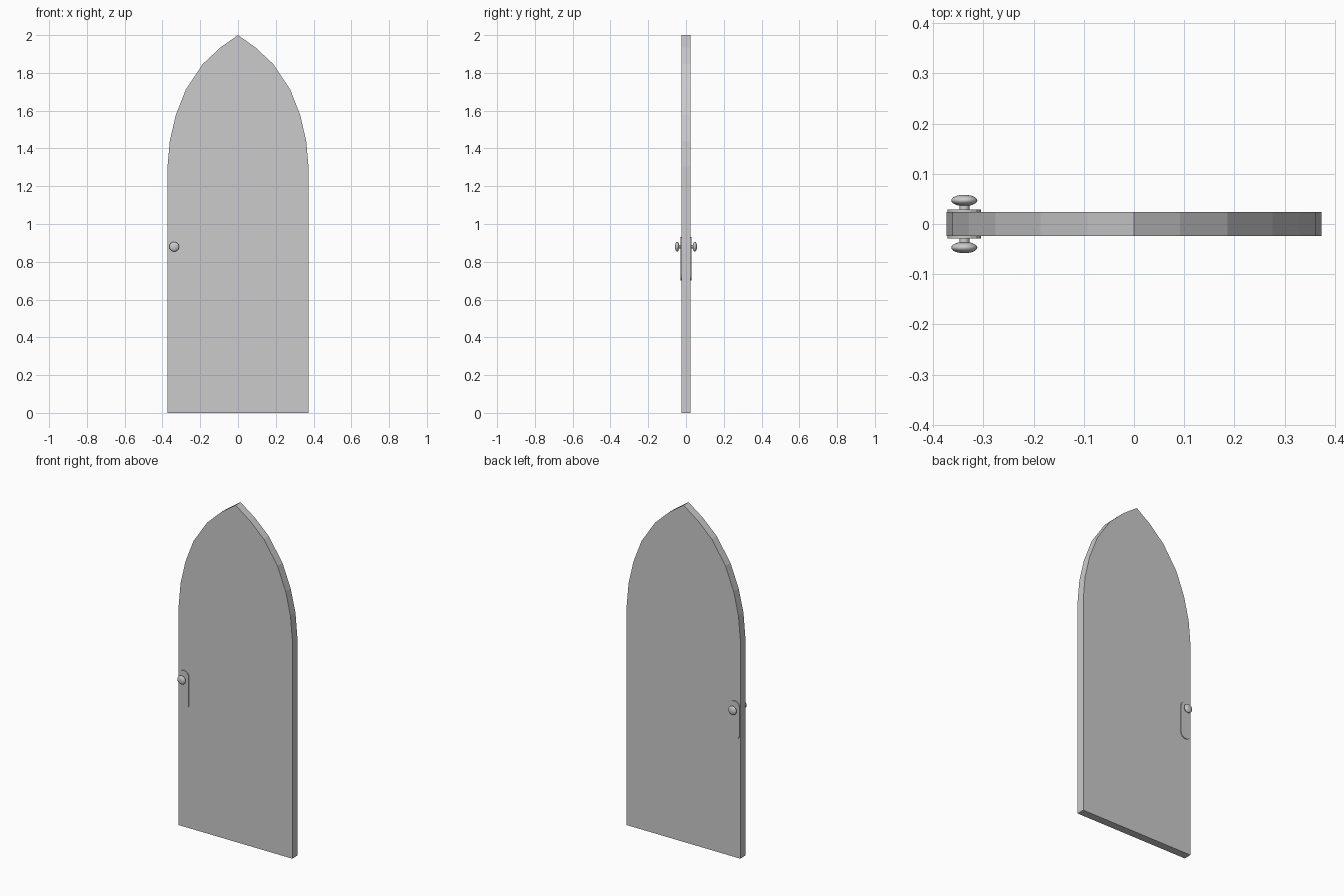
import bpy, bmesh, math

if "Cube" in bpy.data.objects:
    bpy.data.objects.remove(bpy.data.objects["Cube"])


def make_object(name, bm):
    bmesh.ops.recalc_face_normals(bm, faces=bm.faces)
    mesh = bpy.data.meshes.new(name)
    bm.to_mesh(mesh)
    bm.free()
    obj = bpy.data.objects.new(name, mesh)
    bpy.context.collection.objects.link(obj)
    return obj


def extrude_outline(name, outline, y0, y1):
    bm = bmesh.new()
    face = bm.faces.new([bm.verts.new((x, y0, z)) for x, z in outline])
    new = bmesh.ops.extrude_face_region(bm, geom=[face])["geom"]
    verts = [g for g in new if isinstance(g, bmesh.types.BMVert)]
    bmesh.ops.translate(bm, verts=verts, vec=(0, y1 - y0, 0))
    return make_object(name, bm)


def lathe_y(name, profile, x, z, side, steps=24):
    bm = bmesh.new()
    verts = [bm.verts.new((x + r, side * y, z)) for r, y in profile]
    edges = [bm.edges.new(pair) for pair in zip(verts, verts[1:])]
    bmesh.ops.spin(bm, geom=verts + edges, cent=(x, 0, z), axis=(0, 1, 0),
                   angle=math.tau, steps=steps)
    bmesh.ops.remove_doubles(bm, verts=bm.verts, dist=1e-5)
    obj = make_object(name, bm)
    obj.data.shade_smooth()
    bpy.ops.object.select_all(action='DESELECT')
    obj.select_set(True)
    bpy.context.view_layer.objects.active = obj
    bpy.ops.object.shade_smooth_by_angle(angle=math.radians(40))
    return obj


# Pointed-arch door leaf
half = [(0.373, 0), (0.373, 1.305), (0.361, 1.44), (0.329, 1.577),
        (0.276, 1.713), (0.186, 1.847), (0.092, 1.935)]
outline = half + [(0, 2)] + [(-x, z) for x, z in reversed(half)]
T = 0.0235
extrude_outline("door_leaf", outline, -T, T)

# Round-ended handle plates and knobs on both faces
KX, KZ, R = -0.338, 0.88, 0.033
plate = []
for cz, start in ((0.897, 0), (0.735, math.pi)):
    for i in range(9):
        a = start + math.pi * i / 8
        plate.append((KX + R * math.cos(a), cz + R * math.sin(a)))

# Stem followed by a flattened ball
knob = [(0.010, T), (0.010, 0.038)]
for i in range(2, 13):
    a = math.pi * i / 12
    knob.append((max(0.026 * math.sin(a), 0), 0.047 - 0.0112 * math.cos(a)))

for label, side in (("front", -1), ("back", 1)):
    extrude_outline(label + "_handle_plate", plate, side * (T - 0.002), side * 0.0285)
    lathe_y(label + "_knob", knob, KX, KZ, side)
